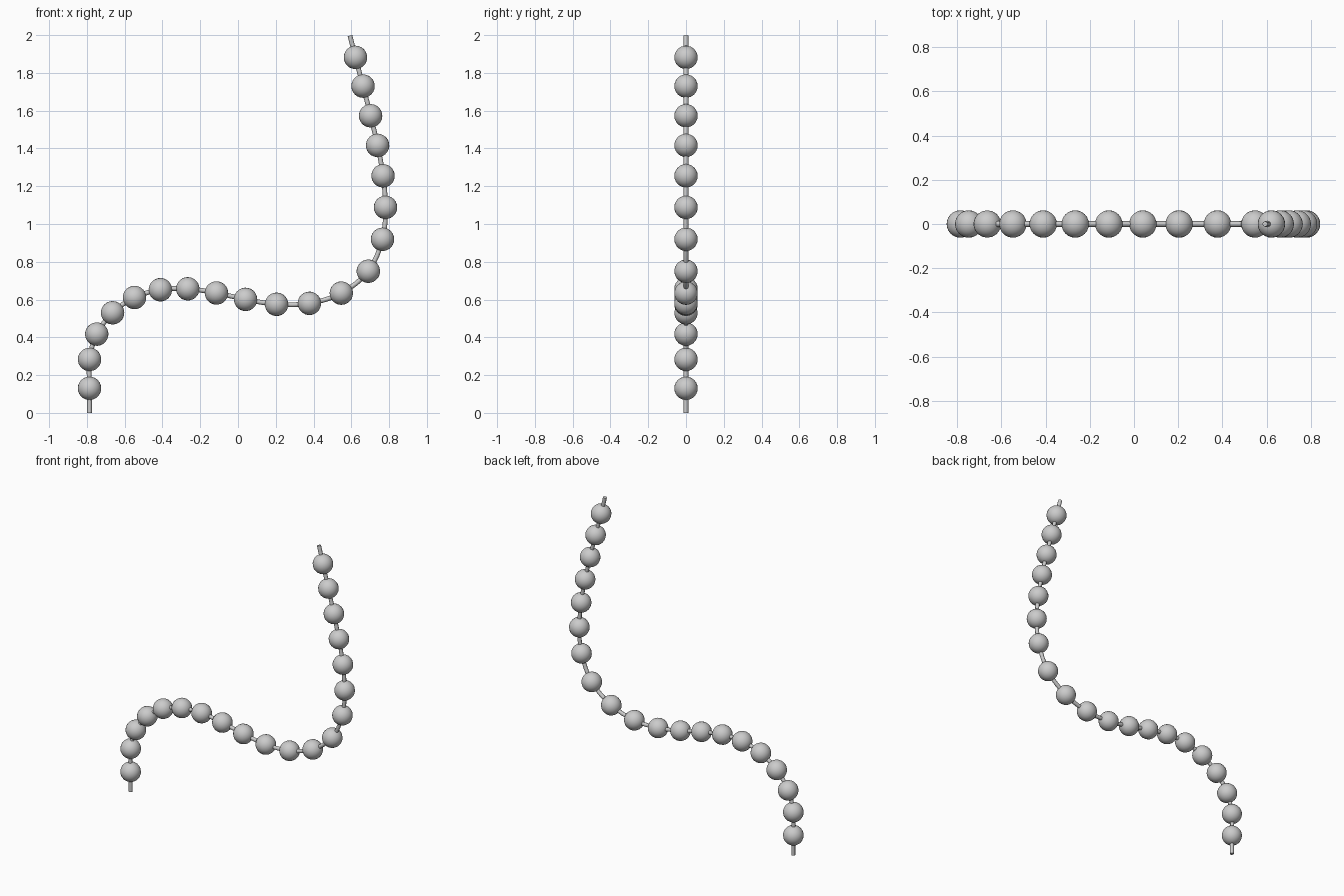
import bpy
from mathutils import Vector

if "Cube" in bpy.data.objects:
    bpy.data.objects.remove(bpy.data.objects["Cube"])

BEAD_R, WIRE_R = 0.062, 0.0125

# bead centres along the wire, in the x-z plane
CENTRES = [(-.786, .13), (-.786, .283), (-.748, .417), (-.664, .53), (-.548, .611),
           (-.411, .652), (-.266, .657), (-.114, .635), (.04, .601), (.204, .575),
           (.378, .58), (.547, .634), (.69, .75), (.765, .919), (.781, 1.088),
           (.768, 1.255), (.739, 1.416), (.702, 1.573), (.662, 1.73), (.622, 1.882)]
START, END = (-.786, 0), (.593, 1.997)
path = [Vector((x, 0, z)) for x, z in [START] + CENTRES + [END]]


def spline_points(pts, steps):
    """Smooth path passing through every point."""
    ext = [2 * pts[0] - pts[1]] + pts + [2 * pts[-1] - pts[-2]]
    out = []
    for i in range(1, len(ext) - 2):
        a, b, c, d = ext[i - 1:i + 3]
        for k in range(steps):
            t = k / steps
            out.append(0.5 * (2 * b + (c - a) * t + (2 * a - 5 * b + 4 * c - d) * t ** 2
                              + (3 * b - a - 3 * c + d) * t ** 3))
    return out + [pts[-1]]


# wire threaded through the beads
curve = bpy.data.curves.new("wire", 'CURVE')
curve.dimensions = '3D'
curve.bevel_depth = WIRE_R
curve.bevel_resolution = 2
curve.use_fill_caps = True
points = spline_points(path, 4)
line = curve.splines.new('POLY')
line.points.add(len(points) - 1)
for p, co in zip(line.points, points):
    p.co = (*co, 1)
line.use_smooth = True
wire = bpy.data.objects.new("wire", curve)
bpy.context.collection.objects.link(wire)

# one bead mesh, shared by every bead and turned along the wire
bead_mesh = None
for i in range(1, len(path) - 1):
    if bead_mesh is None:
        bpy.ops.mesh.primitive_uv_sphere_add(segments=24, ring_count=12, radius=BEAD_R)
        bead = bpy.context.object
        bpy.ops.object.shade_smooth()
        bead_mesh = bead.data
        bead_mesh.name = "bead"
    else:
        bead = bpy.data.objects.new("bead", bead_mesh)
        bpy.context.collection.objects.link(bead)
    bead.name = f"bead_{i:02d}"
    bead.location = path[i]
    tangent = path[i + 1] - path[i - 1]
    bead.rotation_euler = tangent.to_track_quat('Z', 'Y').to_euler()
